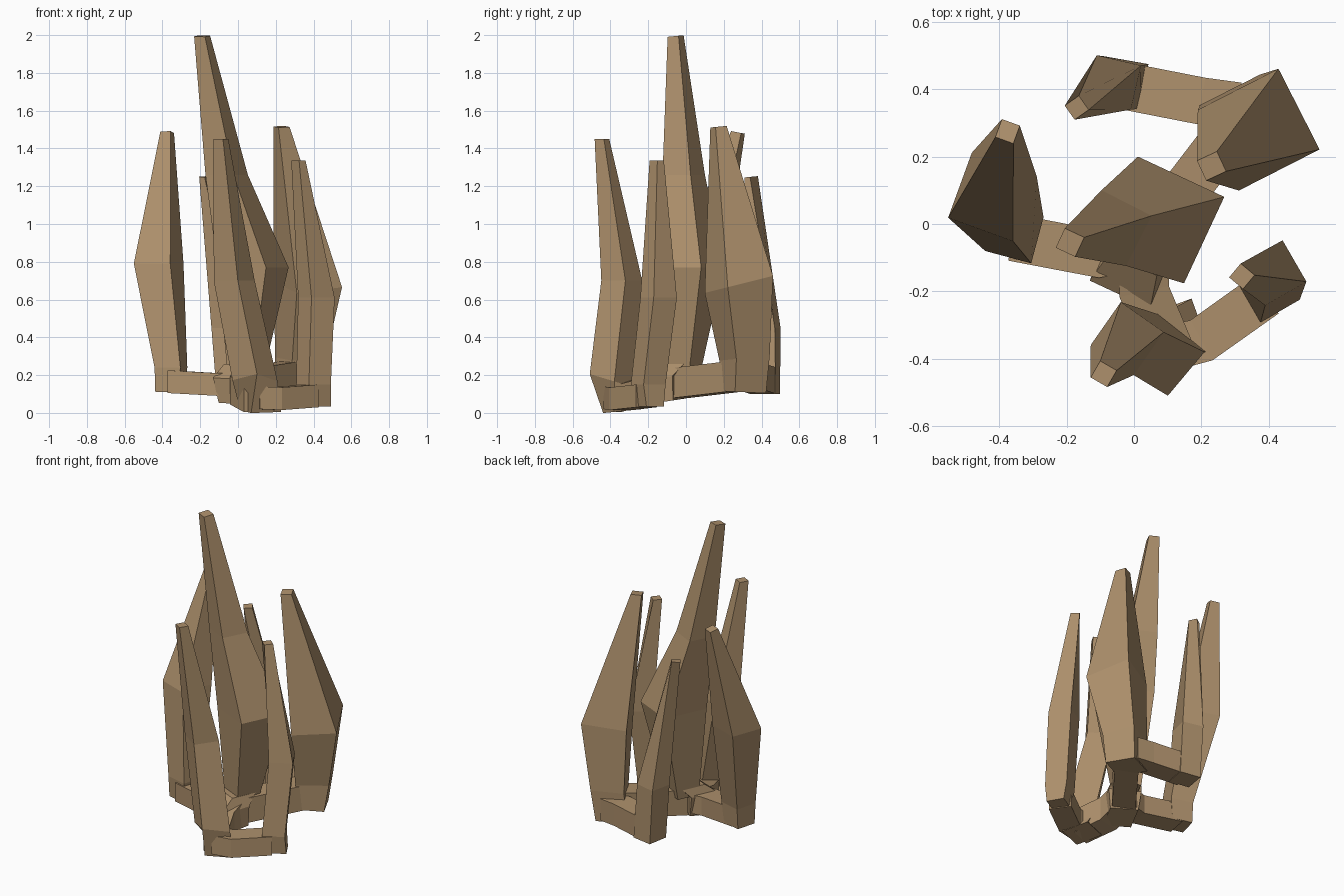
import bpy, bmesh, math
from mathutils import Vector

mat = bpy.data.materials.new("tan")
mat.diffuse_color = (0.42, 0.28, 0.15, 1)


def loft(name, rings):
    """Skin a list of four-point rings and close both ends."""
    bm = bmesh.new()
    vs = [[bm.verts.new(p) for p in r] for r in rings]
    for a, b in zip(vs, vs[1:]):
        for i in range(4):
            j = (i + 1) % 4
            bm.faces.new((a[i], a[j], b[j], b[i]))
    bm.faces.new(vs[0])
    bm.faces.new(vs[-1])
    bmesh.ops.recalc_face_normals(bm, faces=bm.faces)
    me = bpy.data.meshes.new(name)
    bm.to_mesh(me)
    bm.free()
    me.materials.append(mat)
    ob = bpy.data.objects.new(name, me)
    bpy.context.collection.objects.link(ob)
    return ob


def spike(name, *rings):
    """Each ring: x, y, z, corner radius, angle in degrees, slope of z along y."""
    out = []
    for x, y, z, r, ang, slope in rings:
        ring = []
        for k in range(4):
            t = math.radians(ang + 90 * k)
            dy = r * math.sin(t)
            ring.append((x + r * math.cos(t), y + dy, z + slope * dy))
        out.append(ring)
    loft(name, out)


def bar(name, w, h, *pts):
    """Box-section branch through the points, half width w and half height h."""
    pts = [Vector(p) for p in pts]
    out = []
    for i, p in enumerate(pts):
        d = pts[min(i + 1, len(pts) - 1)] - pts[max(i - 1, 0)]
        s = Vector((-d.y, d.x, 0)).normalized() * w
        u = Vector((0, 0, h))
        out.append([p + s + u, p - s + u, p - s - u, p + s - u])
    loft(name, out)


# Hub and tall central spike
spike("hub", (0.01, -0.11, 0.06, 0.12, 20, 0.15), (0.0, -0.12, 0.19, 0.14, 20, 0.1),
      (0.03, -0.05, 0.26, 0.11, 20, 0))
spike("center_spike", (0.04, -0.02, 0.2, 0.10, 20, 0), (0.08, 0.012, 0.77, 0.2, 20, 0),
      (-0.06, -0.012, 1.26, 0.118, 18, 0), (-0.19, -0.055, 1.995, 0.045, 20, 0.1))

# Outer spikes
spike("left_spike", (-0.36, -0.03, 0.11, 0.09, 30, 0), (-0.355, -0.03, 0.24, 0.10, 30, 0),
      (-0.42, 0.08, 0.79, 0.145, 25, 0), (-0.375, 0.275, 1.485, 0.04, 25, -0.2))
spike("front_spike", (0.12, -0.33, 0.01, 0.12, -25, 0.1), (0.09, -0.39, 0.17, 0.12, 5, -0.3),
      (-0.02, -0.34, 0.70, 0.11, 10, 0), (-0.09, -0.445, 1.45, 0.04, 15, 0))
spike("right_spike", (0.42, -0.19, 0.035, 0.075, -15, 0), (0.40, -0.2, 0.15, 0.095, -15, 0),
      (0.415, -0.145, 0.61, 0.1, -15, 0), (0.32, -0.155, 1.335, 0.038, 5, 0))
spike("back_right_spike", (0.31, 0.3, 0.11, 0.13, -18, -0.05), (0.33, 0.31, 0.29, 0.14, -18, 0.1),
      (0.37, 0.28, 0.68, 0.19, -18, 0.25), (0.23, 0.172, 1.515, 0.046, -20, 0.1))
spike("back_left_spike", (-0.035, 0.42, 0.1, 0.095, 35, 0), (-0.06, 0.42, 0.45, 0.095, 32, 0),
      (-0.17, 0.345, 1.25, 0.036, -10, 0.1))

# Branches along the base
hub = (0.03, -0.06, 0.155)
bar("left_branch", 0.07, 0.06, (-0.36, -0.04, 0.165), (-0.1, -0.09, 0.15), hub)
bar("front_branch", 0.075, 0.075, hub, (0.03, -0.2, 0.12), (0.1, -0.37, 0.08))
bar("right_branch", 0.068, 0.06, (0.1, -0.37, 0.08), (0.2, -0.345, 0.075), (0.39, -0.21, 0.09))
bar("back_branch", 0.07, 0.08, hub, (0.29, 0.28, 0.195))
bar("back_left_branch", 0.07, 0.07, (0.31, 0.35, 0.185), (0.2, 0.365, 0.185), (-0.03, 0.41, 0.17))
